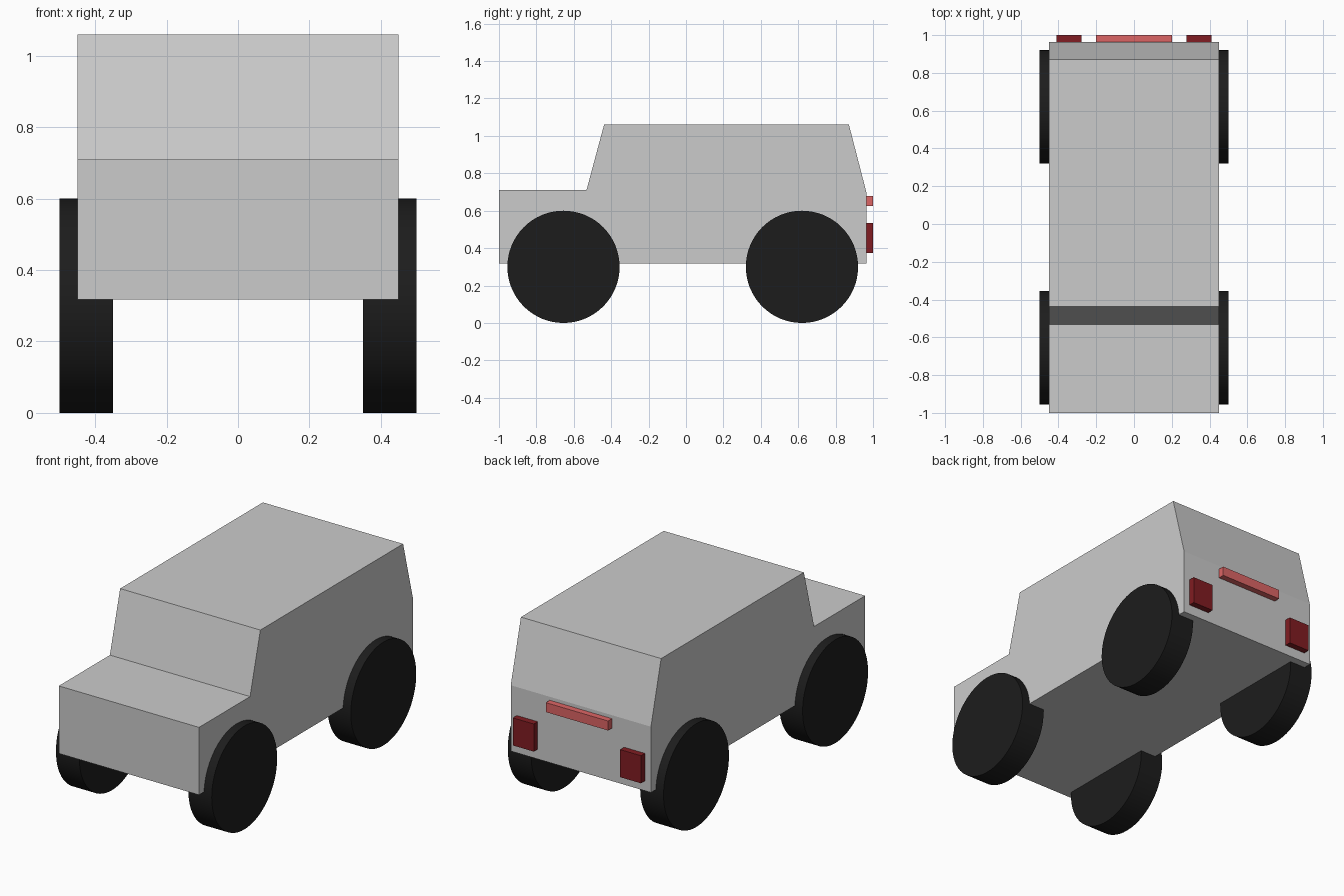
import bpy, bmesh
from math import pi, radians

if "Cube" in bpy.data.objects:
    bpy.data.objects.remove(bpy.data.objects["Cube"])


def material(name, rgb):
    mat = bpy.data.materials.new(name)
    mat.diffuse_color = (*rgb, 1)
    mat.use_nodes = True
    mat.node_tree.nodes["Principled BSDF"].inputs["Base Color"].default_value = mat.diffuse_color
    return mat


def extrude_profile(name, profile, half_width):
    """Extrude a closed (y, z) outline across the car's width."""
    bm = bmesh.new()
    face = bm.faces.new([bm.verts.new((-half_width, y, z)) for y, z in profile])
    side = bmesh.ops.extrude_face_region(bm, geom=[face])["geom"]
    verts = [v for v in side if isinstance(v, bmesh.types.BMVert)]
    bmesh.ops.translate(bm, verts=verts, vec=(2 * half_width, 0, 0))
    bmesh.ops.recalc_face_normals(bm, faces=bm.faces)
    mesh = bpy.data.meshes.new(name)
    bm.to_mesh(mesh)
    bm.free()
    obj = bpy.data.objects.new(name, mesh)
    bpy.context.collection.objects.link(obj)
    return obj


def box(name, x, y, z, mat):
    """Box from (min, max) ranges on each axis."""
    bpy.ops.mesh.primitive_cube_add(size=1, location=[sum(r) / 2 for r in (x, y, z)])
    obj = bpy.context.object
    obj.name = name
    obj.scale = [r[1] - r[0] for r in (x, y, z)]
    obj.data.materials.append(mat)
    return obj


rubber = material("rubber", (0.012, 0.012, 0.012))
dark_red = material("dark_red", (0.22, 0.012, 0.016))
light_red = material("light_red", (0.72, 0.13, 0.13))

# Body: bonnet, windscreen, roof and tail in one side profile
extrude_profile("body", [(-1, 0.318), (-1, 0.71), (-0.532, 0.71), (-0.438, 1.06),
                         (0.871, 1.06), (0.964, 0.70), (0.964, 0.318)], 0.45)

for side, s in (("left", -1), ("right", 1)):
    # Wheels
    for end, y in (("front", -0.655), ("rear", 0.62)):
        bpy.ops.mesh.primitive_cylinder_add(vertices=64, radius=0.3, depth=0.15,
                                            location=(s * 0.425, y, 0.3),
                                            rotation=(0, pi / 2, 0))
        wheel = bpy.context.object
        wheel.name = f"{end}_{side}_wheel"
        wheel.data.materials.append(rubber)
        bpy.ops.object.shade_smooth_by_angle(angle=radians(30))
    # Tail lights
    box(f"{side}_tail_light", sorted((s * 0.277, s * 0.411)), (0.95, 1.0),
        (0.375, 0.535), dark_red)

# High brake light
box("brake_light", (-0.2, 0.2), (0.95, 1.0), (0.625, 0.68), light_red)
